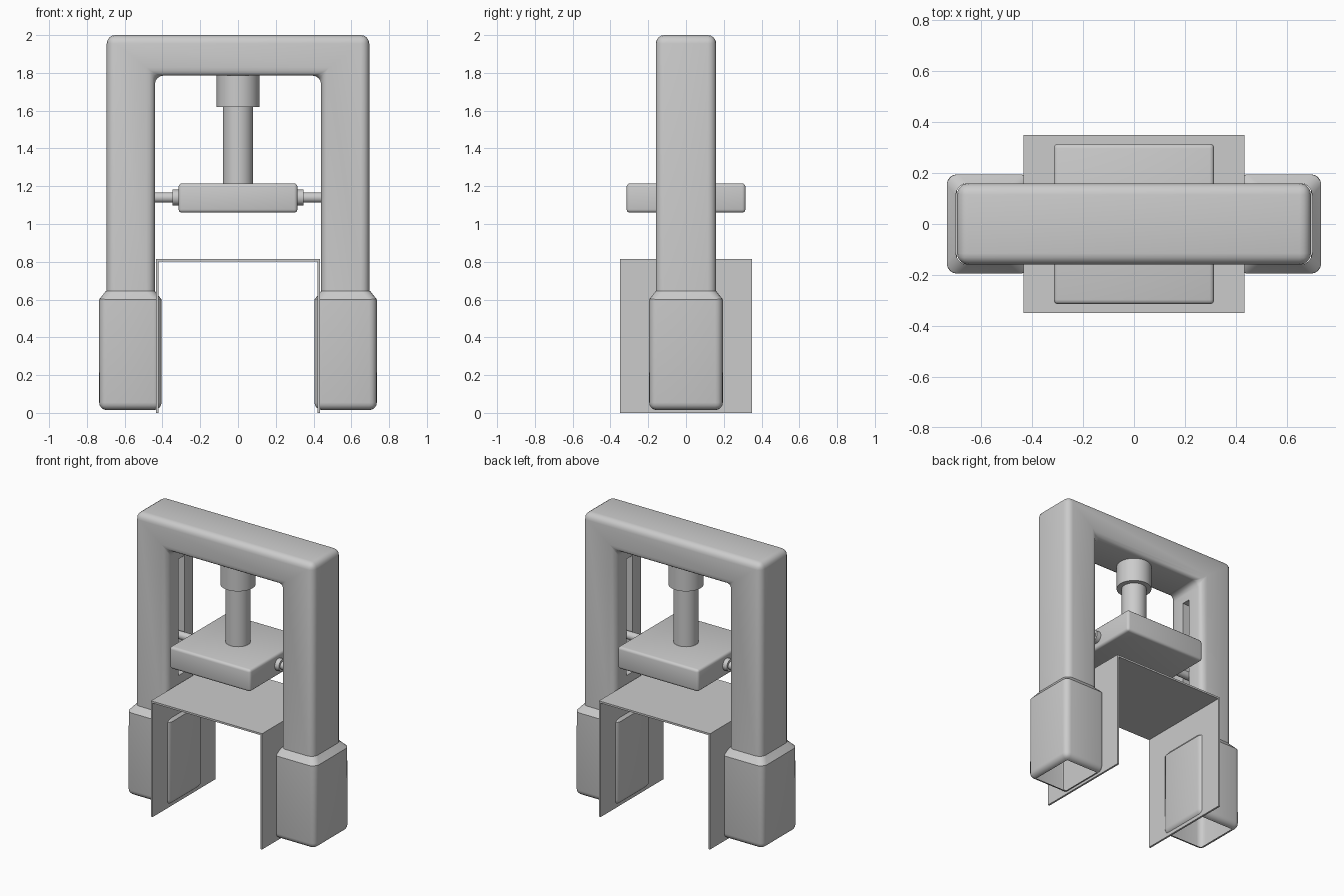
import bpy, bmesh, math
from mathutils import Matrix

if "Cube" in bpy.data.objects:
    bpy.data.objects.remove(bpy.data.objects["Cube"])


def finish(bm, name):
    bmesh.ops.recalc_face_normals(bm, faces=bm.faces)
    me = bpy.data.meshes.new(name)
    bm.to_mesh(me)
    bm.free()
    ob = bpy.data.objects.new(name, me)
    bpy.context.collection.objects.link(ob)
    smooth(ob)
    return ob


def smooth(ob):
    bpy.ops.object.select_all(action='DESELECT')
    ob.select_set(True)
    bpy.context.view_layer.objects.active = ob
    bpy.ops.object.shade_smooth_by_angle(angle=math.radians(35))


def bevel(bm, edges, width, seg=4):
    bmesh.ops.bevel(bm, geom=list(edges), offset=width, segments=seg,
                    profile=0.5, affect='EDGES', clamp_overlap=True)


def box(name, x0, x1, y0, y1, z0, z1, r=0):
    bm = bmesh.new()
    bmesh.ops.create_cube(bm, size=1)
    for v in bm.verts:
        v.co = ((x0 + x1) / 2 + v.co.x * (x1 - x0),
                (y0 + y1) / 2 + v.co.y * (y1 - y0),
                (z0 + z1) / 2 + v.co.z * (z1 - z0))
    if r:
        bevel(bm, bm.edges, r, 3)
    return finish(bm, name)


def cylinder(name, r, start, end, axis='Z', at=0.0):
    bm = bmesh.new()
    m = Matrix.Translation((0, 0, (start + end) / 2))
    if axis == 'X':
        m = Matrix.Translation(((start + end) / 2, 0, at)) @ Matrix.Rotation(math.pi / 2, 4, 'Y')
    bmesh.ops.create_cone(bm, cap_ends=True, segments=40, radius1=r, radius2=r,
                          depth=abs(end - start), matrix=m)
    return finish(bm, name)


def prism(bm, pts, half):
    face = bm.faces.new([bm.verts.new((x, -half, z)) for x, z in pts])
    geo = bmesh.ops.extrude_face_region(bm, geom=[face])['geom']
    for v in geo:
        if isinstance(v, bmesh.types.BMVert):
            v.co.y = half
    bmesh.ops.recalc_face_normals(bm, faces=bm.faces)


# Arch frame with rounded edges
X, XI, ZI, ZB = 0.695, 0.44, 1.785, 0.625
bm = bmesh.new()
prism(bm, [(-X, ZB), (-X, 2), (X, 2), (X, ZB), (XI, ZB), (XI, ZI), (-XI, ZI), (-XI, ZB)], 0.16)
bevel(bm, [e for e in bm.edges if max(v.co.z for v in e.verts) > ZB + 0.01], 0.045)
frame = finish(bm, "arch_frame")

# Guide slots cut in the inner faces of the posts
for s in (-1, 1):
    a, b = sorted((s * 0.40, s * 0.50))
    cut = box("slot_cutter", a, b, -0.032, 0.032, 0.87, 1.69)
    cut.hide_render = True
    mod = frame.modifiers.new("slot", 'BOOLEAN')
    mod.operation, mod.solver, mod.object = 'DIFFERENCE', 'EXACT', cut
    bpy.context.view_layer.objects.active = frame
    bpy.ops.object.modifier_apply(modifier=mod.name)
    bpy.data.objects.remove(cut)

# Open post bottoms, hidden in the feet
bm = bmesh.new()
bm.from_mesh(frame.data)
low = [f for f in bm.faces if all(v.co.z < ZB + 0.002 for v in f.verts)]
bmesh.ops.delete(bm, geom=low, context='FACES')
bm.to_mesh(frame.data)
bm.free()
smooth(frame)

# Foot sleeves: chamfered shoulder, rounded corners, open underneath
for s, side in ((-1, "left"), (1, "right")):
    bm = bmesh.new()
    rings = []
    for hx, hy, z in ((0.165, 0.195, 0.015), (0.165, 0.195, 0.605), (0.13, 0.16, 0.645)):
        rings.append([bm.verts.new((s * 0.57 + i * hx, j * hy, z))
                      for i, j in ((-1, -1), (1, -1), (1, 1), (-1, 1))])
    for lo, hi in zip(rings, rings[1:]):
        for k in range(4):
            n = (k + 1) % 4
            bm.faces.new((lo[k], lo[n], hi[n], hi[k]))
    bm.faces.new(rings[0])
    bm.faces.new(rings[2])
    bmesh.ops.recalc_face_normals(bm, faces=bm.faces)
    picked = [e for e in bm.edges
              if abs(e.verts[0].co.z - e.verts[1].co.z) > 0.01
              or max(v.co.z for v in e.verts) < 0.1]
    bevel(bm, picked, 0.04)
    caps = [f for f in bm.faces if all(v.co.z < 0.0155 for v in f.verts)
            or all(v.co.z > 0.6445 for v in f.verts)]
    bmesh.ops.delete(bm, geom=caps, context='FACES')
    finish(bm, side + "_foot")

# Folded sheet table
bm = bmesh.new()
W, H, T = 0.433, 0.815, 0.013
prism(bm, [(-W, 0), (-W, H), (W, H), (W, 0), (W - T, 0), (W - T, H - T), (T - W, H - T), (T - W, 0)], 0.35)
finish(bm, "sheet_table")

# Ram and pressing plate
cylinder("ram_collar", 0.113, 1.62, 1.80)
cylinder("ram_rod", 0.08, 1.19, 1.65)
box("press_plate", -0.315, 0.315, -0.315, 0.315, 1.06, 1.215, 0.018)

# Guide pins running in the slots
for s, side in ((-1, "left"), (1, "right")):
    cylinder(side + "_pin_collar", 0.042, s * 0.30, s * 0.347, 'X', 1.14)
    cylinder(side + "_guide_pin", 0.027, s * 0.33, s * 0.49, 'X', 1.14)
